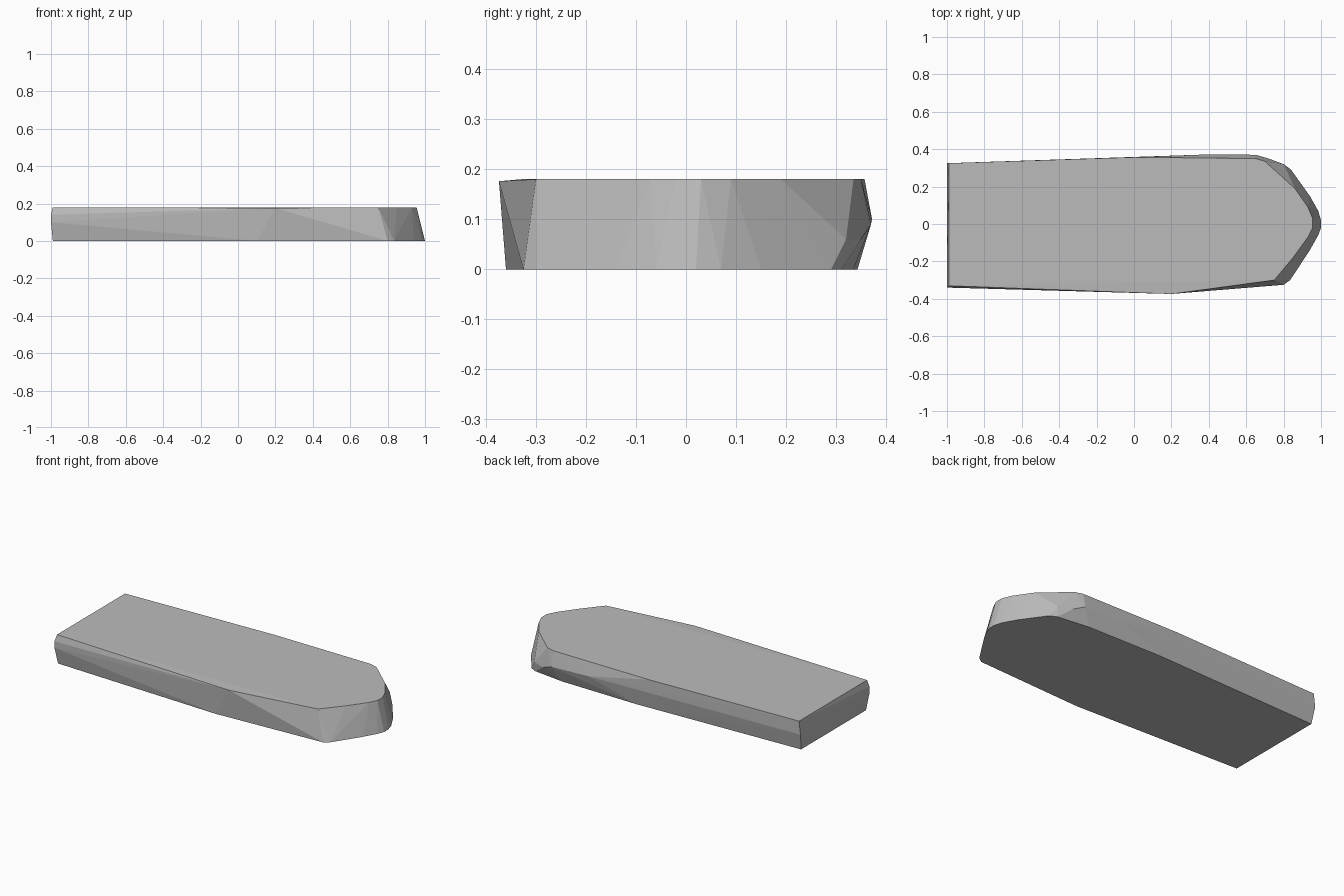
import bpy
import bmesh

cube = bpy.data.objects.get("Cube")
if cube:
    bpy.data.objects.remove(cube, do_unlink=True)

grey = bpy.data.materials.new("plain grey")
grey.use_nodes = True
colour = (0.5, 0.5, 0.5, 1)
grey.diffuse_color = colour
grey.node_tree.nodes["Principled BSDF"].inputs["Base Color"].default_value = colour

# Deck outline, square at the stern and narrowing to a rounded nose
deck = [(-0.99, -0.33), (0.75, -0.30), (0.85, -0.18), (0.93, -0.07), (0.955, -0.02),
        (0.955, 0.03), (0.93, 0.09), (0.86, 0.19), (0.70, 0.335), (0.65, 0.35),
        (0.0, 0.357), (-0.99, 0.325)]
# Keel outline, reaching further forward than the deck
keel = [(-0.99, -0.32), (0.10, -0.36), (0.80, -0.325), (0.835, -0.30), (0.94, -0.14),
        (0.985, -0.06), (1.0, -0.02), (1.0, 0.02), (0.985, 0.07), (0.94, 0.15),
        (0.84, 0.29), (0.80, 0.31), (0.60, 0.335), (0.1, 0.343), (-0.99, 0.305)]
# Bulging points along the sides
sides = [(-1.0, -0.34, 0.10), (-1.0, -0.34, 0.14), (0.2, -0.374, 0.176),
         (-1.0, 0.325, 0.10), (0.4, 0.372, 0.10), (0.65, 0.37, 0.09),
         (0.72, 0.35, 0.06), (0.80, 0.32, 0.06)]

# Skin the outlines into one faceted hull
bm = bmesh.new()
points = [(x, y, 0.18) for x, y in deck] + [(x, y, 0.0) for x, y in keel] + sides
for p in points:
    bm.verts.new(p)
hull = bmesh.ops.convex_hull(bm, input=bm.verts[:])
loose = {v for v in hull["geom_interior"] + hull["geom_unused"]
         if isinstance(v, bmesh.types.BMVert)}
bmesh.ops.delete(bm, geom=list(loose), context='VERTS')
bmesh.ops.dissolve_limit(bm, angle_limit=0.01, verts=bm.verts[:], edges=bm.edges[:])
bmesh.ops.recalc_face_normals(bm, faces=bm.faces[:])

mesh = bpy.data.meshes.new("hull_slab")
bm.to_mesh(mesh)
bm.free()
mesh.materials.append(grey)
slab = bpy.data.objects.new("hull_slab", mesh)
bpy.context.collection.objects.link(slab)
